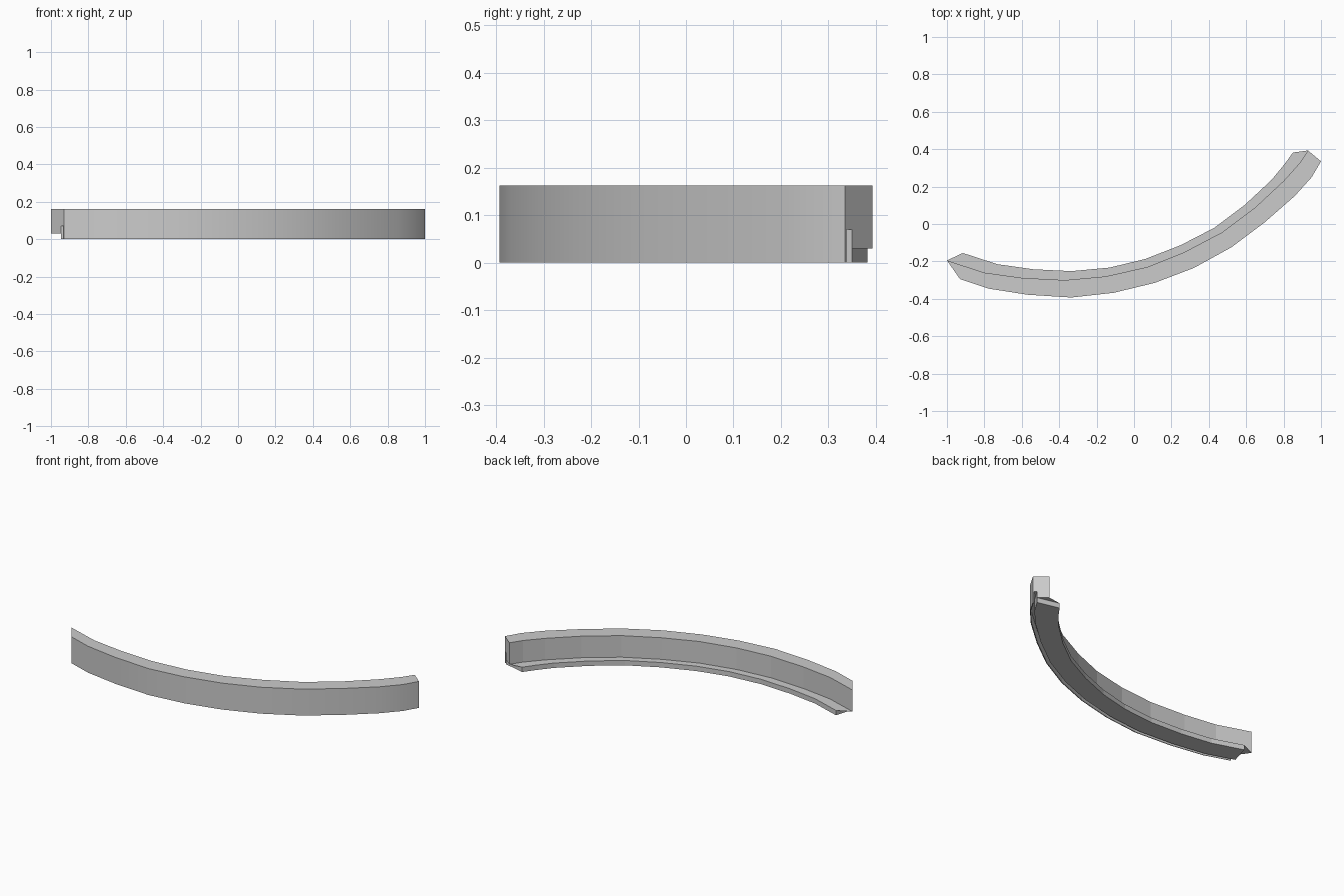
import bpy, bmesh
from mathutils import Vector

if "Cube" in bpy.data.objects:
    bpy.data.objects.remove(bpy.data.objects["Cube"])

TOP, LEDGE, GROOVE = 0.163, 0.03, 0.07

# plan-view rails, left to right: outer skin, rear wall, ledge edge
outer = [(-.93, -.295), (-.78, -.345), (-.57, -.378), (-.335, -.393), (-.11, -.368), (.11, -.315),
         (.32, -.235), (.52, -.125), (.70, .01), (.86, .15), (.95, .25), (1.0, .335)]
rear = [(-1.0, -.195), (-.80, -.26), (-.60, -.288), (-.37, -.30), (-.15, -.28), (.07, -.23),
        (.27, -.15), (.47, -.045), (.65, .09), (.80, .23), (.885, .325), (.93, .393)]
inner = [(-.915, -.155), (-.73, -.215), (-.54, -.242), (-.335, -.252), (-.13, -.233), (.06, -.187),
         (.25, -.113), (.43, -.02), (.59, .10), (.735, .235), (.805, .32), (.85, .382)]


def section(o, r, i):
    """Closed profile: skin, thin lip, groove, ledge, rear wall, top."""
    o, r, i = Vector(o), Vector(r), Vector(i)
    lip, foot = o.lerp(r, .05), o.lerp(r, .25)
    loop = [(o, 0), (lip, 0), (lip, GROOVE), (foot, GROOVE), (foot, LEDGE), (foot, 0),
            (i, 0), (i, LEDGE), (r, LEDGE), (r, TOP), (o, TOP)]
    return [(p.x, p.y, z) for p, z in loop]


bm = bmesh.new()
rings = [[bm.verts.new(c) for c in section(*s)] for s in zip(outer, rear, inner)]
n = len(rings[0])
skin = []

# sweep the profile along the rails
for a, b in zip(rings, rings[1:]):
    for k in range(n):
        m = (k + 1) % n
        f = bm.faces.new((a[k], a[m], b[m], b[k]))
        if k == n - 1:
            skin.append(f)

# end caps: main end, ledge end, overhang underside
for ring in (rings[0], rings[-1]):
    for cap in ((0, 1, 2, 3, 4, 8, 9, 10), (4, 5, 6, 7), (4, 7, 8)):
        bm.faces.new([ring[k] for k in cap])

bmesh.ops.recalc_face_normals(bm, faces=bm.faces)
# only the outer skin is smooth
for f in skin:
    f.smooth = True

mesh = bpy.data.meshes.new("curved_trim")
bm.to_mesh(mesh)
bm.free()
trim = bpy.data.objects.new("curved_trim", mesh)
bpy.context.collection.objects.link(trim)
